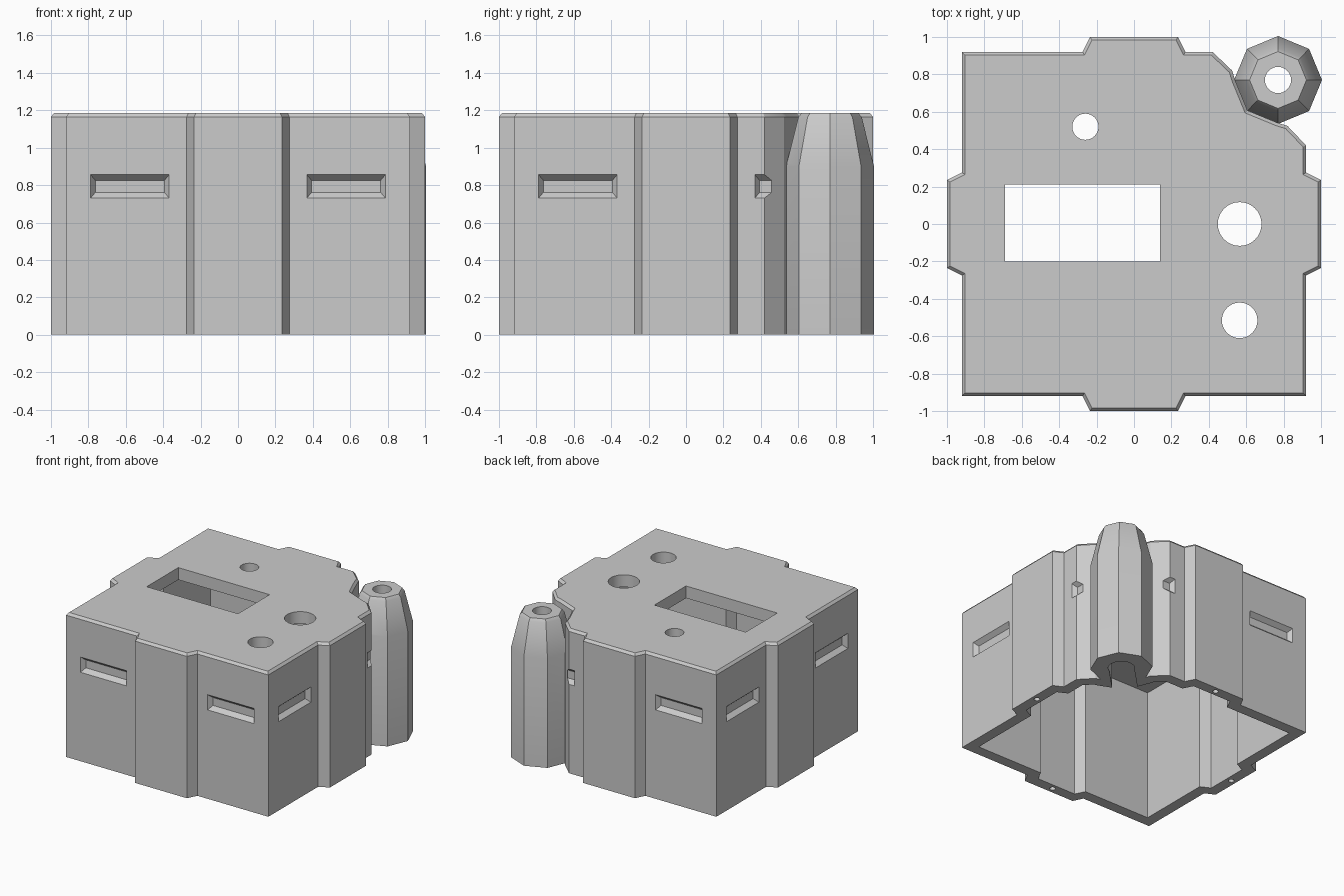
import bpy, bmesh
from math import pi, cos, sin, radians
from mathutils import Vector, Matrix

cube = bpy.data.objects.get("Cube")
if cube:
    bpy.data.objects.remove(cube, do_unlink=True)

grey = bpy.data.materials.new("plain_grey")
grey.use_nodes = True
colour = (0.6, 0.6, 0.6, 1)
grey.diffuse_color = colour
grey.node_tree.nodes["Principled BSDF"].inputs["Base Color"].default_value = colour

HEIGHT = 1.185
WALL = 0.09
TOWER = (0.77, 0.77)


def loft(name, rings, matrix=Matrix()):
    """Closed solid through a stack of equal-sized point rings."""
    bm = bmesh.new()
    loops = [[bm.verts.new(matrix @ Vector(p)) for p in ring] for ring in rings]
    for low, high in zip(loops, loops[1:]):
        for i in range(len(low)):
            j = (i + 1) % len(low)
            bm.faces.new((low[i], low[j], high[j], high[i]))
    bm.faces.new(loops[0][::-1])
    bm.faces.new(loops[-1])
    bmesh.ops.recalc_face_normals(bm, faces=bm.faces)
    mesh = bpy.data.meshes.new(name)
    bm.to_mesh(mesh)
    bm.free()
    mesh.materials.append(grey)
    obj = bpy.data.objects.new(name, mesh)
    bpy.context.collection.objects.link(obj)
    return obj


def at(points, z):
    return [(x, y, z) for x, y in points]


def circle(centre, r, n):
    return [(centre[0] + r * cos(2 * pi * i / n), centre[1] + r * sin(2 * pi * i / n))
            for i in range(n)]


def rect(x0, x1, y0, y1):
    return [(x0, y0), (x1, y0), (x1, y1), (x0, y1)]


def inset(points, d):
    """Mitred inward offset of a counter-clockwise outline."""
    result = []
    for i, p in enumerate(points):
        p = Vector(p)
        a = (p - Vector(points[i - 1])).normalized()
        b = (Vector(points[(i + 1) % len(points)]) - p).normalized()
        na, nb = Vector((-a.y, a.x)), Vector((-b.y, b.x))
        result.append(tuple(p + (na + nb) * d / (1 + na.dot(nb))))
    return result


def combine(target, tool, operation="DIFFERENCE"):
    mod = target.modifiers.new("combine", "BOOLEAN")
    mod.operation = operation
    mod.solver = "EXACT"
    mod.object = tool
    bpy.context.view_layer.objects.active = target
    bpy.ops.object.modifier_apply(modifier=mod.name)
    bpy.data.objects.remove(tool, do_unlink=True)


# Plan outline: square with a raised panel per side and a notched corner
side = [(0.92, -0.275), (1, -0.235), (1, 0.235), (0.92, 0.275)]
notch = [(0.92, 0.42), (0.82, 0.525), (0.77, 0.54), (0.607, 0.607),
         (0.54, 0.77), (0.525, 0.82), (0.42, 0.92)]
outline = []
for turn in range(4):
    c, s = round(cos(turn * pi / 2)), round(sin(turn * pi / 2))
    pts = side + (notch if turn == 0 else [(0.92, 0.92)])
    outline += [(c * x - s * y, s * x + c * y) for x, y in pts]

# Housing with bevelled top edge
housing = loft("housing", [at(outline, 0), at(outline, HEIGHT - 0.02),
                           at(inset(outline, 0.017), HEIGHT)])

# Sloped slots, two on each side
for turn in range(4):
    spin = Matrix.Rotation(turn * pi / 2, 4, "Z")
    for sx in (-0.578, 0.578):
        rings = [[(sx + u * w, y, 0.793 + v * h)
                  for u, v in ((-1, -1), (1, -1), (1, 1), (-1, 1))]
                 for w, h, y in ((0.235, 0.0925, -0.955), (0.185, 0.0325, -0.885))]
        combine(housing, loft("slot_cutter", rings, spin))

# Octagonal corner tower with tapered top
tower = loft("tower", [at(circle(TOWER, r, 8), z) for r, z in
                       ((0.235, 0), (0.235, 0.9), (0.17, 1.162), (0.152, HEIGHT))])
combine(housing, tower, "UNION")

# Open underside
cavity = inset(outline, WALL)
combine(housing, loft("cavity_cutter", [at(cavity, -0.1), at(cavity, HEIGHT - 0.1)]))

# Openings through the top: one window and three round holes
openings = [rect(-0.69, 0.14, -0.2, 0.21), circle((-0.26, 0.52), 0.07, 32),
            circle((0.565, 0), 0.117, 32), circle((0.565, -0.515), 0.095, 32)]
for shape in openings:
    combine(housing, loft("opening_cutter", [at(shape, 1), at(shape, 1.3)]))

# Tower bore, narrower at the top, with a channel into the cavity
for r, z0, z1 in ((0.1, -0.1, 0.95), (0.07, 0.9, 1.3)):
    ring = circle(TOWER, r, 32)
    combine(housing, loft("bore_cutter", [at(ring, z0), at(ring, z1)]))
channel = rect(-0.45, 0, -0.095, 0.095)
place = Matrix.Translation((*TOWER, 0)) @ Matrix.Rotation(pi / 4, 4, "Z")
combine(housing, loft("channel_cutter", [at(channel, -0.1), at(channel, 0.85)], place))

# Small pin holes in the bottom rim
for centre in ((0.955, 0), (-0.955, 0), (0, 0.955), (0, -0.955)):
    ring = circle(centre, 0.022, 16)
    combine(housing, loft("pin_cutter", [at(ring, -0.1), at(ring, 0.1)]))

bpy.ops.object.select_all(action="DESELECT")
housing.select_set(True)
bpy.context.view_layer.objects.active = housing
bpy.ops.object.shade_smooth_by_angle(angle=radians(25))
